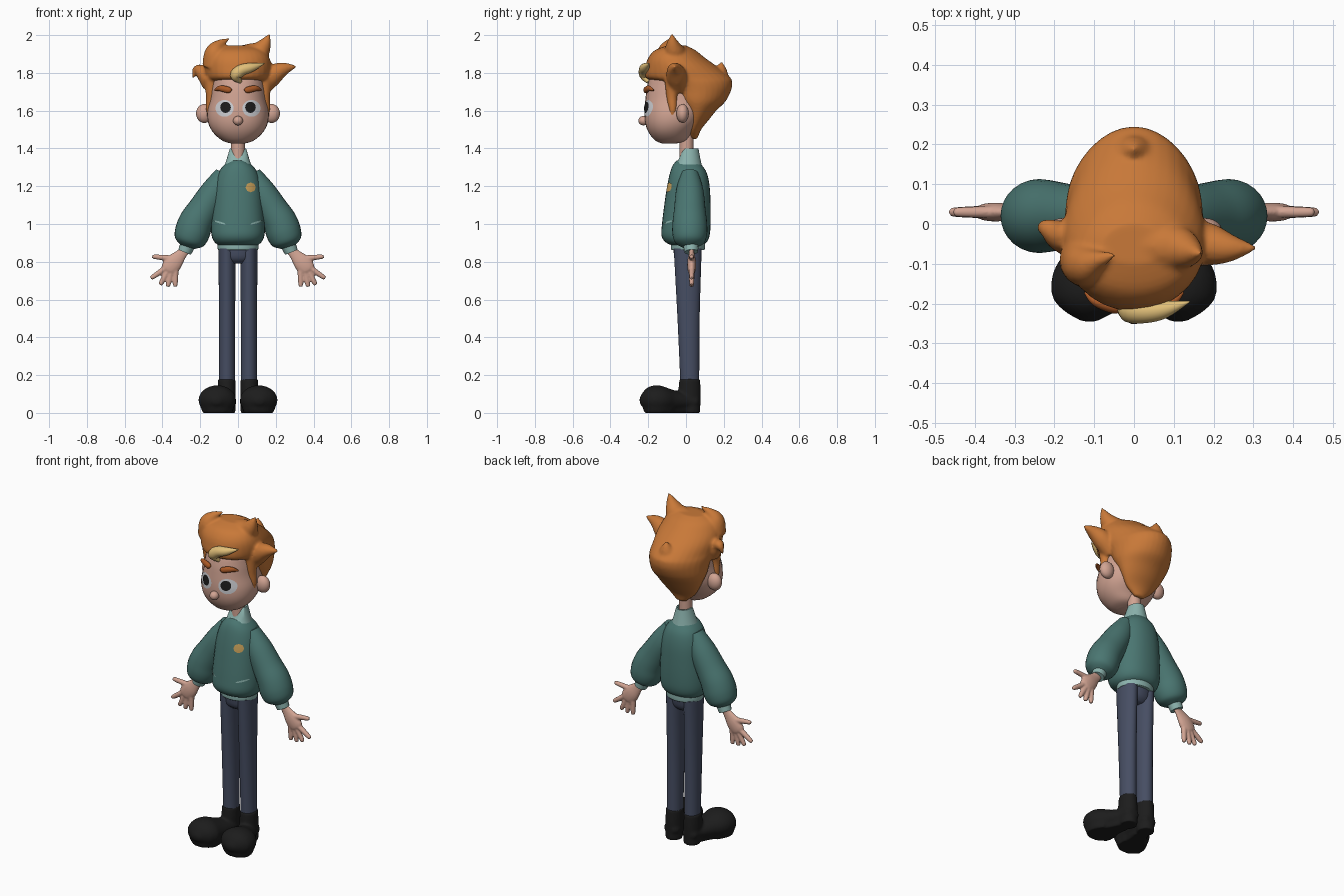
import bpy
import bmesh
from math import sin, cos, pi, copysign
from mathutils import Vector

default_cube = bpy.data.objects.get("Cube")
if default_cube:
    bpy.data.objects.remove(default_cube, do_unlink=True)


def material(name, red, green, blue):
    mat = bpy.data.materials.new(name)
    mat.use_nodes = True
    colour = (red, green, blue, 1)
    mat.diffuse_color = colour
    shader = mat.node_tree.nodes["Principled BSDF"]
    shader.inputs["Base Color"].default_value = colour
    shader.inputs["Roughness"].default_value = .8
    return mat


skin_pink = material("skin pink", .64, .37, .29)
hair_orange = material("hair orange", .58, .19, .04)
brow_brown = material("brow brown", .4, .1, .02)
lock_blond = material("lock blond", .75, .52, .19)
jacket_teal = material("jacket teal", .068, .18, .165)
trim_teal = material("trim pale teal", .26, .45, .42)
trouser_blue = material("trouser blue", .062, .076, .125)
shoe_black = material("shoe black", .012, .012, .012)
eye_white = material("eye white", .62, .63, .66)
badge_gold = material("badge gold", .58, .35, .1)


def spline(rows, steps):
    """Catmull-Rom interpolation of rows of any size."""
    rows = [Vector(row) for row in rows]
    result = []
    for i in range(len(rows) - 1):
        before, start = rows[max(i - 1, 0)], rows[i]
        end, after = rows[i + 1], rows[min(i + 2, len(rows) - 1)]
        for step in range(steps):
            t = step / steps
            tangent_in, tangent_out = (end - before) / 2, (after - start) / 2
            blend = t * t * (3 - 2 * t)
            result.append(start.lerp(end, blend)
                          + tangent_in * (t * (1 - t) ** 2)
                          - tangent_out * (t * t * (1 - t)))
    return result + [rows[-1]]


def bridge(bm, rings, cap_end=True):
    """Join rings of points into one surface."""
    loops = [[bm.verts.new(point) for point in ring] for ring in rings]
    count = len(loops[0])
    for low, high in zip(loops, loops[1:]):
        for i in range(count):
            j = (i + 1) % count
            bm.faces.new((low[i], low[j], high[j], high[i]))
    bm.faces.new(loops[0][::-1])
    if cap_end:
        bm.faces.new(loops[-1])


def loft(bm, rows, x=0, power=1, taper=0, steps=4, sides=32):
    """Stack horizontal sections given as height, front, back, half width."""
    rings = []
    for z, front, back, width in spline(rows, steps):
        ring = []
        for i in range(sides):
            a = 2 * pi * i / sides
            c = copysign(abs(cos(a)) ** power, cos(a))
            s = copysign(abs(sin(a)) ** power, sin(a))
            ring.append((x + width * c * (1 - taper * s),
                         (front + back) / 2 + (back - front) / 2 * s, z))
        rings.append(ring)
    bridge(bm, rings)


def tube(bm, rows, axis="Y", flat=1, steps=5, sides=16):
    """Sweep a round section along rows of x, y, z, radius."""
    rows = spline(rows, steps)
    reference = Vector((0, 1, 0)) if axis == "Y" else Vector((0, 0, 1))
    rings = []
    for i, row in enumerate(rows):
        ahead, behind = rows[min(i + 1, len(rows) - 1)], rows[max(i - 1, 0)]
        direction = (ahead - behind).to_3d().normalized()
        side = direction.cross(reference).normalized()
        up = side.cross(direction)
        radius = max(row[3], .002)
        angles = [2 * pi * k / sides for k in range(sides)]
        rings.append([row.to_3d() + side * (radius * cos(a))
                      + up * (radius * flat * sin(a)) for a in angles])
    bridge(bm, rings)


def finish(bm, name, mat, voxel=0, closed=True):
    if closed:
        bmesh.ops.recalc_face_normals(bm, faces=bm.faces[:])
    mesh = bpy.data.meshes.new(name)
    bm.to_mesh(mesh)
    bm.free()
    mesh.materials.append(mat)
    obj = bpy.data.objects.new(name, mesh)
    bpy.context.collection.objects.link(obj)
    bpy.context.view_layer.objects.active = obj
    bpy.ops.object.select_all(action="DESELECT")
    obj.select_set(True)
    bpy.ops.object.shade_smooth_by_angle(angle=pi / 3)
    if voxel:
        remesh = obj.modifiers.new("Fuse", "REMESH")
        remesh.mode = "VOXEL"
        remesh.voxel_size = voxel
        remesh.use_smooth_shade = True
        smooth = obj.modifiers.new("Soften", "SMOOTH")
        smooth.iterations = 5
    return obj


def lofted(name, mat, rows, **options):
    bm = bmesh.new()
    loft(bm, rows, **options)
    return finish(bm, name, mat)


def swept(name, mat, rows, **options):
    bm = bmesh.new()
    tube(bm, rows, **options)
    return finish(bm, name, mat)


def patch(name, mat, target, x, z, width, height, lift, tilt=0, sides=24):
    """Thin painted detail wrapped onto the front of a target."""
    bm = bmesh.new()
    angles = [2 * pi * i / sides for i in range(sides)]
    bridge(bm, [[(x + width * f * cos(a), -.5,
                  z + height * f * sin(a) + tilt * width * f * cos(a))
                 for a in angles] for f in (.05, .3, .6, .8, 1)], cap_end=False)
    bm.normal_update()
    for face in bm.faces[:]:
        if face.normal.y > 0:
            face.normal_flip()
    obj = finish(bm, name, mat, closed=False)
    wrap = obj.modifiers.new("Wrap", "SHRINKWRAP")
    wrap.target = target
    wrap.wrap_method = "PROJECT"
    wrap.wrap_mode = "ABOVE_SURFACE"
    wrap.use_project_y = True
    wrap.offset = lift


def ball(name, mat, centre, radii):
    bm = bmesh.new()
    bmesh.ops.create_uvsphere(bm, u_segments=24, v_segments=16, radius=1)
    bmesh.ops.scale(bm, verts=bm.verts, vec=radii)
    bmesh.ops.translate(bm, verts=bm.verts, vec=centre)
    return finish(bm, name, mat)


# Head, neck and nose
head = lofted("head", skin_pink, [
    (1.425, -.12, -.06, .03), (1.44, -.16, 0, .08), (1.48, -.195, .03, .128),
    (1.53, -.215, .07, .156), (1.59, -.22, .1, .163), (1.66, -.215, .12, .15),
    (1.73, -.205, .13, .143), (1.79, -.18, .11, .13), (1.83, -.1, .05, .06)],
    power=.92)
lofted("neck", skin_pink, [(1.29, -.035, .04, .037), (1.48, -.035, .04, .037)])
ball("nose", skin_pink, (0, -.225, 1.547), (.026, .027, .025))

# Hair: one fused mass of shell and pointed locks
bm = bmesh.new()
loft(bm, [(1.45, .03, .06, .03), (1.5, .01, .08, .085), (1.55, 0, .12, .12),
          (1.6, -.02, .16, .145), (1.65, -.06, .21, .163), (1.71, -.1, .24, .168),
          (1.75, -.15, .245, .172), (1.775, -.215, .235, .175),
          (1.83, -.215, .17, .178), (1.88, -.2, .1, .165),
          (1.92, -.165, .05, .135), (1.945, -.1, 0, .08)], taper=.12)
tube(bm, [(0, -.05, 1.87, .07), (.1, -.06, 1.905, .06), (.14, -.07, 1.95, .037),
          (.168, -.075, 2.01, .002)])
tube(bm, [(-.12, -.09, 1.84, .07), (-.12, -.1, 1.91, .055),
          (-.09, -.09, 1.955, .025), (-.04, -.075, 1.985, .002)])
tube(bm, [(.12, -.04, 1.72, .05), (.18, -.05, 1.785, .055),
          (.24, -.06, 1.82, .037), (.315, -.06, 1.835, .002)])
tube(bm, [(-.14, -.04, 1.74, .05), (-.185, -.03, 1.8, .04),
          (-.22, -.01, 1.815, .024), (-.24, -.01, 1.77, .004)])
tube(bm, [(0, .12, 1.7, .1), (0, .175, 1.79, .055), (0, .19, 1.86, .002)])
for side in (-1, 1):
    tube(bm, [(side * .14, -.07, 1.77, .045), (side * .14, -.075, 1.68, .03),
              (side * .148, -.07, 1.6, .021), (side * .142, -.08, 1.52, .004)])
finish(bm, "hair", hair_orange, voxel=.008)
swept("blond_lock", lock_blond, [
    (.015, -.2, 1.75, .008), (-.012, -.215, 1.785, .03), (.02, -.22, 1.815, .03),
    (.075, -.215, 1.83, .023), (.14, -.195, 1.85, .002)])

# Jacket body, hem, collar and badge
jacket = lofted("jacket", jacket_teal, [
    (.885, -.07, .08, .1), (.905, -.11, .11, .125), (.94, -.13, .125, .14),
    (1, -.127, .13, .142), (1.1, -.115, .13, .135), (1.2, -.1, .125, .125),
    (1.27, -.085, .11, .105), (1.31, -.07, .085, .075), (1.335, -.05, .06, .04)],
    power=.9)
lofted("jacket_hem", trim_teal, [(.863, -.075, .095, .102),
                                 (.87, -.08, .1, .108), (.92, -.08, .1, .11)])
bm = bmesh.new()
loft(bm, [(1.305, -.07, .085, .073), (1.35, -.055, .075, .058),
          (1.4, -.04, .066, .043), (1.4, -.035, .058, .036),
          (1.31, -.035, .055, .036)], steps=1)
for vert in bm.verts:
    if vert.co.z > 1.34:
        vert.co.z -= .07 * min(1, max(0, -vert.co.y / .04)) ** 2 * (
            1 if vert.co.z > 1.38 else .4)
finish(bm, "collar", trim_teal)
patch("chest_badge", badge_gold, jacket, .065, 1.193, .026, .026, .005, sides=8)

# Trouser seat
lofted("trouser_seat", trouser_blue, [(.79, -.03, .05, .06), (.82, -.06, .075, .094),
                                      (.89, -.068, .085, .1)])

# Paired parts
for side, label in ((1, "left_"), (-1, "right_")):
    def mirrored(rows):
        return [(side * row[0],) + tuple(row[1:]) for row in rows]

    # Face
    ball(label + "ear", skin_pink, (side * .178, -.018, 1.585), (.044, .033, .05))
    patch(label + "eye", eye_white, head, side * .07, 1.612, .047, .044, .003)
    patch(label + "pupil", shoe_black, head, side * .064, 1.617, .027, .029, .006)
    swept(label + "brow", brow_brown, mirrored([
        (.036, -.214, 1.703, .008), (.05, -.212, 1.709, .017),
        (.095, -.196, 1.718, .015), (.122, -.172, 1.708, .005)]), flat=.8)

    # Sleeve, cuff and pocket edge
    swept(label + "sleeve", jacket_teal, mirrored([
        (.075, .02, 1.27, .045), (.12, .02, 1.18, .072), (.18, .02, 1.08, .083),
        (.222, .02, 1.01, .091), (.244, .02, .95, .092), (.26, .02, .905, .078),
        (.268, .02, .88, .04)]), sides=28)
    swept(label + "cuff", trim_teal, mirrored([
        (.262, .025, .9, .042), (.282, .028, .852, .036)]))
    patch(label + "pocket_edge", trim_teal, jacket, side * .095, 1.008,
          .03, .005, .004, tilt=side * .3)

    # Hand with fused fingers
    bm = bmesh.new()
    tube(bm, mirrored([(.275, .03, .87, .026), (.3, .03, .84, .03),
                       (.34, .03, .795, .047), (.37, .03, .757, .042),
                       (.38, .03, .742, .015)]), flat=.5)
    knuckles = [(.325, .815, .455, .828), (.37, .775, .462, .712),
                (.365, .765, .412, .677), (.35, .765, .372, .667),
                (.33, .77, .332, .667)]
    for x, z, tip_x, tip_z in knuckles:
        base, tip = Vector((x, .03, z, .017)), Vector((tip_x, .03, tip_z, .005))
        middle = base.lerp(tip, .88)
        middle[3] = .013
        tube(bm, mirrored([base, middle, tip]), sides=10)
    finish(bm, label + "hand", skin_pink, voxel=.005)

    # Leg
    lofted(label + "trouser_leg", trouser_blue, [
        (.165, -.03, .07, .042), (.5, -.045, .072, .043), (.87, -.065, .083, .045)],
        x=side * .058)

    # Shoe: toe, heel and ankle fused, flat sole
    bm = bmesh.new()
    tube(bm, mirrored([(.06, .075, .06, .025), (.06, .055, .06, .046),
                       (.064, 0, .06, .056), (.085, -.08, .063, .078),
                       (.108, -.15, .068, .1), (.112, -.205, .066, .082),
                       (.113, -.245, .062, .02)]), axis="Z", flat=.78, sides=28)
    loft(bm, [(.004, -.02, .075, .046), (.1, -.04, .078, .048),
              (.18, -.035, .075, .046)], x=side * .06)
    for vert in bm.verts:
        if vert.co.z < .025:
            vert.co.z = 0
    finish(bm, label + "shoe", shoe_black, voxel=.008)
